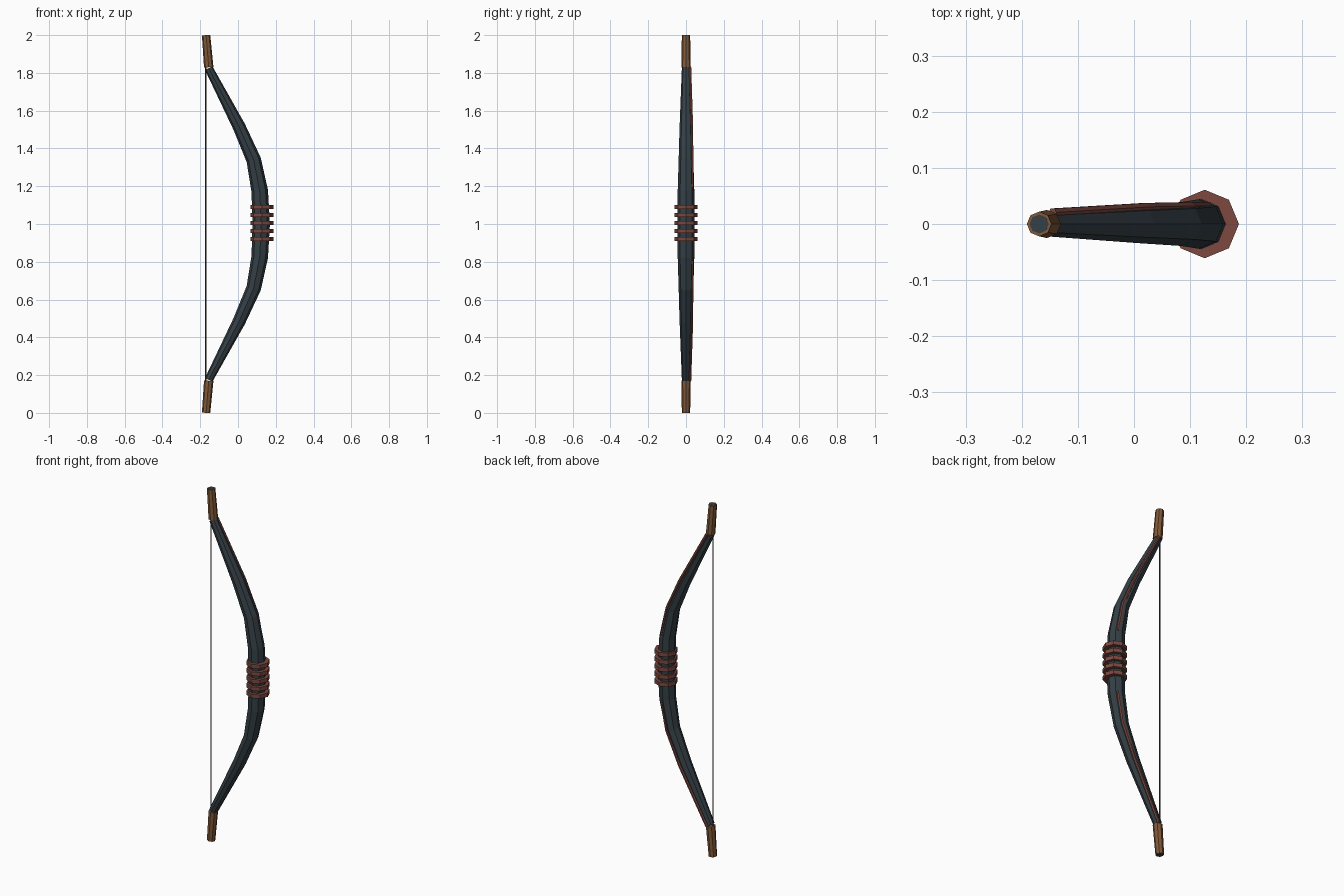
import bpy, bmesh, math
from mathutils import Vector

if "Cube" in bpy.data.objects:
    bpy.data.objects.remove(bpy.data.objects["Cube"])


def material(name, rgb):
    m = bpy.data.materials.new(name)
    m.diffuse_color = (*rgb, 1)
    m.use_nodes = True
    m.node_tree.nodes["Principled BSDF"].inputs["Base Color"].default_value = m.diffuse_color
    return m


SLATE = material("slate_wood", (0.035, 0.05, 0.06))
BROWN = material("tip_wood", (0.22, 0.10, 0.04))
RED = material("red_leather", (0.20, 0.065, 0.05))
CORD = material("cord", (0.06, 0.04, 0.03))


def side_axes(pts, i):
    """In-plane (outward) normal of a path lying in the xz plane."""
    t = Vector((0, 0, 0))
    if i > 0:
        t += (pts[i] - pts[i - 1]).normalized()
    if i < len(pts) - 1:
        t += (pts[i + 1] - pts[i]).normalized()
    t.normalize()
    return Vector((t.z, 0, -t.x))


def sweep(name, pts, radii, mat, sides=8, normals=None):
    """Tube with flat faces along a path, one radius per point."""
    pts = [Vector(p) for p in pts]
    bm = bmesh.new()
    rings = []
    for i, (p, r) in enumerate(zip(pts, radii)):
        n = normals[i] if normals else side_axes(pts, i)
        ring = []
        for k in range(sides):
            a = 2 * math.pi * k / sides
            ring.append(bm.verts.new(p + n * r * math.cos(a) + Vector((0, r * math.sin(a), 0))))
        rings.append(ring)
    for a, b in zip(rings, rings[1:]):
        for k in range(sides):
            j = (k + 1) % sides
            bm.faces.new((a[k], a[j], b[j], b[k]))
    bm.faces.new(rings[0][::-1])
    bm.faces.new(rings[-1])
    bmesh.ops.recalc_face_normals(bm, faces=bm.faces)
    me = bpy.data.meshes.new(name)
    bm.to_mesh(me)
    bm.free()
    me.materials.append(mat)
    ob = bpy.data.objects.new(name, me)
    bpy.context.collection.objects.link(ob)
    return ob


# Upper half of the bow: x, height above the middle, radius
half = [(0.123, 0.0, 0.046), (0.115, 0.175, 0.044), (0.083, 0.34, 0.039),
        (0.006, 0.515, 0.034), (-0.155, 0.825, 0.022)]
full = [(x, -h, r) for x, h, r in half[:0:-1]] + half
limb_pts = [Vector((x, 0, 1 + h)) for x, h, r in full]

# Bow stave
sweep("bow_stave", limb_pts, [r for x, h, r in full], SLATE)

for s, label in ((1, "upper"), (-1, "lower")):
    # Wooden tip with a dark core showing at the end
    base, end = Vector((-0.155, 0, 1 + s * 0.83)), Vector((-0.169, 0, 1 + s * 0.999))
    sweep(label + "_tip", [base, end], [0.025, 0.022], BROWN)
    sweep(label + "_tip_core", [base, end + Vector((0, 0, s * 0.001))], [0.018, 0.017], SLATE)

    # Red inlay strip along the outer back side of the limb
    path, a = [], math.radians(62)
    pts = [Vector((x, 0, 1 + s * h)) for x, h, r in half]
    for i, (p, (x, h, r)) in enumerate(zip(pts, half)):
        n = side_axes(pts, i) * s
        rr = r * 0.93 + (0.003 if i > 2 else 0) - (0.004 if i < 2 else 0)
        path.append(p + n * rr * math.cos(a) + Vector((0, rr * math.sin(a), 0)))
    sweep(label + "_inlay", path[1:], [0.008] * 4, RED, sides=6)

# Grip rings
for k in range(5):
    z = 1.005 + (k - 2) * 0.0425
    sweep(f"grip_ring_{k + 1}", [(0.126, 0, z - 0.011), (0.126, 0, z + 0.011)],
          [0.061, 0.061], RED)

# Bow string
sweep("bow_string", [(-0.170, 0, 0.16), (-0.170, 0, 1.84)], [0.004, 0.004], CORD, sides=6)
